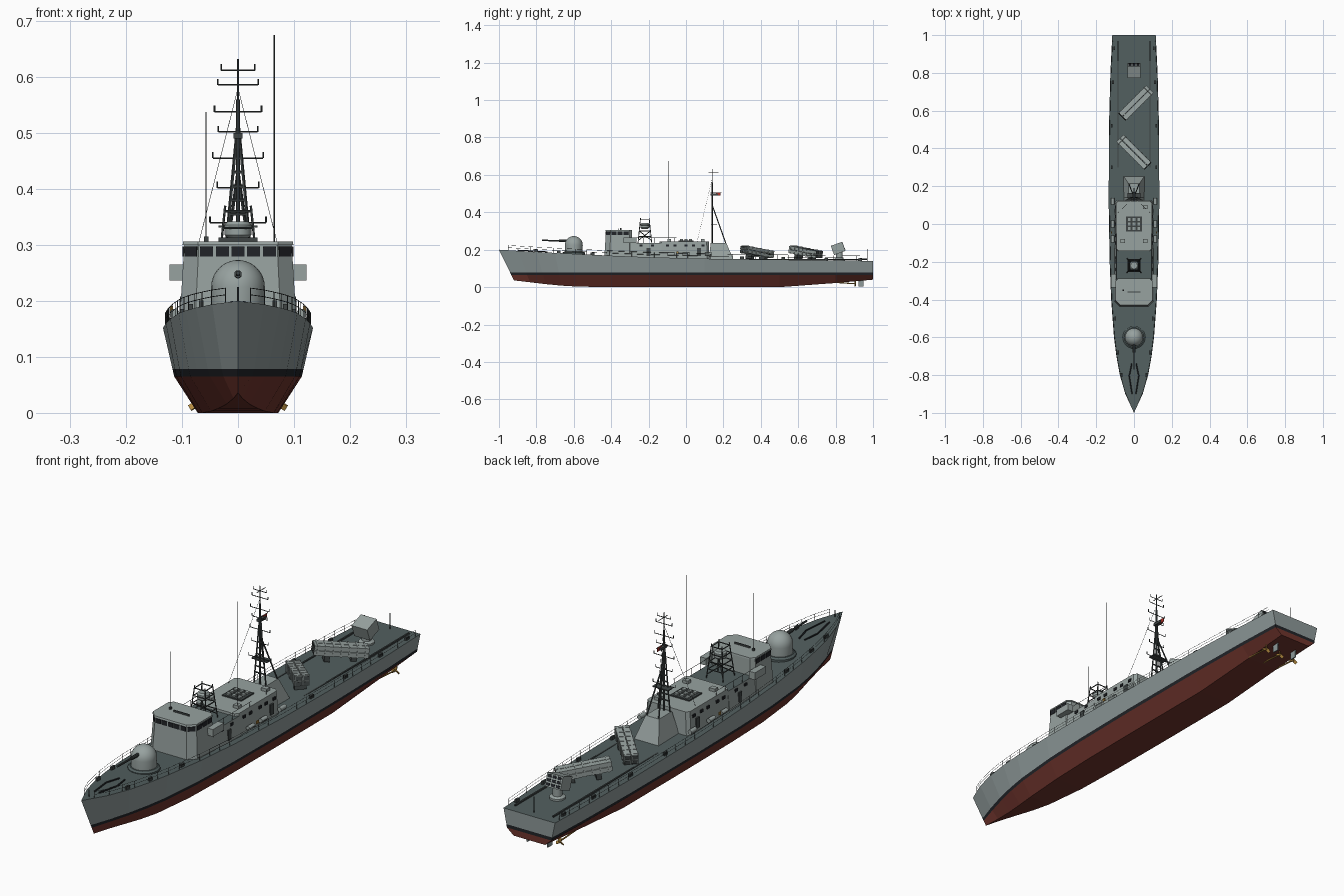
import bpy, bmesh, math
from mathutils import Matrix, Vector

if "Cube" in bpy.data.objects:
    bpy.data.objects.remove(bpy.data.objects["Cube"], do_unlink=True)


def material(name, r, g, b):
    m = bpy.data.materials.new(name)
    m.use_nodes = True
    m.diffuse_color = (r, g, b, 1)
    m.node_tree.nodes["Principled BSDF"].inputs["Base Color"].default_value = (r, g, b, 1)
    return m


HULL = material("hull grey", .27, .32, .32)
LIGHT = material("upperworks grey", .31, .36, .35)
DECK = material("deck grey", .085, .115, .115)
RED = material("bottom red", .16, .035, .026)
BLACK = material("black", .015, .017, .021)
DARK = material("rigging grey", .05, .06, .06)
GOLD = material("bronze", .45, .25, .05)
FLAG = material("flag red", .45, .03, .02)


def finish(name, bm, *mats, smooth=False):
    bmesh.ops.recalc_face_normals(bm, faces=bm.faces)
    me = bpy.data.meshes.new(name)
    bm.to_mesh(me)
    bm.free()
    ob = bpy.data.objects.new(name, me)
    bpy.context.collection.objects.link(ob)
    for m in mats:
        me.materials.append(m)
    if smooth:
        bpy.ops.object.select_all(action='DESELECT')
        ob.select_set(True)
        bpy.context.view_layer.objects.active = ob
        bpy.ops.object.shade_smooth_by_angle(angle=math.radians(35))
    return ob


def boxes(name, mat, items, matrix=Matrix()):
    """Each item is (centre, size)."""
    bm = bmesh.new()
    for c, s in items:
        bmesh.ops.create_cube(bm, size=1, matrix=matrix @ Matrix.Translation(c) @ Matrix.Diagonal((*s, 1)))
    return finish(name, bm, mat)


def rods(name, mat, lines, r, sides=5):
    """Each line is (start, end)."""
    bm = bmesh.new()
    for a, b in lines:
        a, b = Vector(a), Vector(b)
        rot = (b - a).to_track_quat('Z', 'Y').to_matrix().to_4x4()
        bmesh.ops.create_cone(bm, cap_ends=True, segments=sides, radius1=r, radius2=r,
                              depth=(b - a).length, matrix=Matrix.Translation((a + b) / 2) @ rot)
    return finish(name, bm, mat, smooth=sides > 8)


def prism(name, mats, low, z0, high, z1):
    """Walls between two outlines; the roof takes the last material."""
    bm = bmesh.new()
    a = [bm.verts.new((x, y, z0)) for x, y in low]
    b = [bm.verts.new((x, y, z1)) for x, y in high]
    n = len(a)
    for i in range(n):
        bm.faces.new((a[i], a[(i + 1) % n], b[(i + 1) % n], b[i]))
    bm.faces.new(a)
    bm.faces.new(b).material_index = len(mats) - 1
    return finish(name, bm, *mats)


def rect(w, y0, y1):
    return [(-w, y0), (w, y0), (w, y1), (-w, y1)]


def lathe(name, mat, x, y, profile, sides=24):
    bm = bmesh.new()
    rings = [[bm.verts.new((x + r * math.cos(i * math.tau / sides), y + r * math.sin(i * math.tau / sides), z))
              for i in range(sides)] for r, z in profile]
    for a, b in zip(rings, rings[1:]):
        for i in range(sides):
            bm.faces.new((a[i], a[(i + 1) % sides], b[(i + 1) % sides], b[i]))
    bm.faces.new(rings[0])
    bm.faces.new(rings[-1])
    return finish(name, bm, mat, smooth=True)


# Hull stations: y, deck half-width, deck z, chine half-width, bottom half-width, bottom z
STATIONS = [
    (-1, 0, .2, 0, 0, .036), (-.9, .046, .194, .026, .008, .026), (-.8, .075, .188, .05, .02, .016),
    (-.7, .093, .183, .07, .035, .008), (-.6, .106, .178, .085, .048, .003), (-.4, .121, .168, .102, .064, 0),
    (-.2, .129, .16, .11, .07, 0), (.1, .134, .152, .114, .072, 0), (.5, .133, .147, .113, .072, 0),
    (.8, .125, .143, .108, .071, .022), (1, .115, .14, .1, .07, .04)]


def deck(y):
    """Deck half-width and height at y."""
    for a, b in zip(STATIONS, STATIONS[1:]):
        if y <= b[0]:
            t = (y - a[0]) / (b[0] - a[0])
            return a[1] + t * (b[1] - a[1]), a[2] + t * (b[2] - a[2])
    return STATIONS[-1][1:3]


bm = bmesh.new()
rings = []
for y, wd, zd, wc, wb, zb in STATIONS:
    rake = .49 * max(0, (-.5 - y) / .5)
    half = [(wd, zd), (wc + (wd - wc) * .15, .078), (wc, .065), (wb, zb)]
    pts = [(-w, z) for w, z in half] + [(w, z) for w, z in reversed(half)]
    rings.append([bm.verts.new((w, y + rake * (zd - z), z)) for w, z in pts])
bands = [0, 1, 2, 2, 2, 1, 0, 3]
for a, b in zip(rings, rings[1:]):
    for i, band in enumerate(bands):
        j = (i + 1) % 8
        bm.faces.new((a[i], a[j], b[j], b[i])).material_index = band
for i in range(3):
    e = rings[-1]
    bm.faces.new((e[i], e[i + 1], e[6 - i], e[7 - i])).material_index = bands[i]
bmesh.ops.remove_doubles(bm, verts=bm.verts, dist=.0001)
finish("hull", bm, HULL, BLACK, RED, DECK)

# Deck-edge railing
lines = []
ys = [-.95 + i * .06 for i in range(33)]
for s in (-1, 1):
    prev = None
    for y in ys:
        w, z = deck(y)
        foot, top = Vector((s * w * .97, y, z)), Vector((s * w * .97, y, z + .026))
        lines.append((foot, top))
        if prev:
            lines += [(prev, top), (prev - Vector((0, 0, .012)), top - Vector((0, 0, .012)))]
        prev = top
rods("deck_railing", DARK, lines, .0007, 4)

# Deck fittings
boxes("stern_deck_rails", DARK, [((s * .085, .635, .147), (.006, .67, .006)) for s in (-1, 1)])
rods("anchor_chains", BLACK, [((s * .012, -.71 - .03, .188), (s * .024, -.8, .192)) for s in (-1, 1)]
     + [((s * .01, -.9, .197), (s * .026, -.8, .192)) for s in (-1, 1)], .003)
boxes("bollards", DARK, [((s * deck(y)[0] * .88, y, deck(y)[1] + .006), (.008, .02, .014))
                         for s in (-1, 1) for y in (-.8, -.68, -.5, .3, .52, .75, .93)])
rods("flagstaffs", DARK, [((0, -.95, .19), (0, -.95, .225)), ((0, .97, .14), (0, .97, .205))], .0015)

# Forward gun
dome = [(.047, .185), (.048, .225)] + [(.048 * math.cos(a), .225 + .048 * math.sin(a))
                                      for a in [i * math.pi / 16 for i in range(1, 8)]] + [(.002, .273)]
lathe("gun_base", DECK, 0, -.6, [(.06, .17), (.06, .184), (.052, .19)])
lathe("gun_dome", LIGHT, 0, -.6, dome)
rods("gun_barrel", DARK, [((0, -.63, .247), (0, -.77, .25))], .004, 10)
rods("gun_sleeve", DARK, [((0, -.63, .247), (0, -.68, .248))], .007, 10)

# Bridge with a band of window panes


def octagon(w, y0, y1, c, d):
    return [(-w + c, y0), (w - c, y0), (w, y0 + c), (w, y1 - d), (w - d, y1), (-w + d, y1), (-w, y1 - d), (-w, y0 + c)]


low, high = octagon(.105, -.437, -.285, .028, .015), octagon(.096, -.428, -.29, .026, .014)
prism("bridge", [LIGHT], low, .155, high, .3)
prism("bridge_roof", [LIGHT], octagon(.099, -.432, -.288, .027, .015), .3, octagon(.098, -.43, -.289, .027, .015), .306)
bm = bmesh.new()
for k, panes in ((0, 5), (1, 1), (2, 3), (6, 3), (7, 1)):
    a, b = Vector(high[k]), Vector(high[(k + 1) % 8])
    d = b - a
    for i in range(panes):
        c = a + d * (i + .5) / panes
        m = Matrix.Translation((c.x, c.y, .288)) @ Matrix.Rotation(math.atan2(d.y, d.x), 4, 'Z')
        bmesh.ops.create_cube(bm, size=1, matrix=m @ Matrix.Diagonal((d.length / panes * .82, .006, .018, 1)))
finish("bridge_windows", bm, BLACK)
boxes("bridge_wings", LIGHT, [((s * .109, -.3, .251), (.027, .07, .029)) for s in (-1, 1)])
boxes("bridge_roof_fittings", DARK, [((0, -.36, .309), (.07, .004, .008)), ((-.057, -.35, .31), (.008, .008, .01))])

# Deckhouse
prism("middle_house", [LIGHT, DECK], rect(.105, -.3, -.13), .15, rect(.096, -.3, -.13), .235)
prism("aft_house", [LIGHT], octagon(.102, -.145, .126, .012, .012), .145, octagon(.095, -.142, .122, .012, .012), .245)
boxes("house_windows", BLACK, [((s * .097, y, .222), (.008, .016, .011))
                               for s in (-1, 1) for y in (-.24, -.18, -.1, -.06, 0, .04, .09)])
boxes("house_doors", DARK, [((s * .1, y, .187), (.008, .02, .042)) for s in (-1, 1) for y in (-.2, .07)])
rods("life_rafts", LIGHT, [((s * .113, y - .018, .177), (s * .113, y + .018, .177))
                           for s in (-1, 1) for y in (-.08, .0, .12)], .009, 12)
boxes("life_rings", GOLD, [((s * .119, -.045, .185), (.004, .012, .012)) for s in (-1, 1)])
boxes("roof_hatch", DARK, [((0, 0, .247), (.085, .08, .006))])
boxes("hatch_cells", LIGHT, [((x * .025, y * .024, .252), (.015, .014, .008)) for x in (-1, 0, 1) for y in (-1, 0, 1)])
boxes("roof_lockers", LIGHT, [((x, y, .25), (.025, .02, .014)) for x, y in ((-.06, -.09), (.06, -.09), (.06, .09))])
rail = []
for s in (-1, 1):
    rail.append(((s * .094, -.29, .263), (s * .094, -.05, .263)))
    rail += [((s * .094, -.28 + i * .055, .235), (s * .094, -.28 + i * .055, .263)) for i in range(5)]
rods("roof_railing", DARK, rail, .001, 4)

# Lattice tower with director drum
corners = [(-1, -1), (1, -1), (1, 1), (-1, 1)]


def ring(w, z):
    p = [(x * w, -.22 + y * w, z) for x, y in corners]
    return list(zip(p, p[1:] + p[:1]))


legs = [((x * .037, -.22 + y * .037, .235), (x * .023, -.22 + y * .023, .37)) for x, y in corners]
rods("lattice_tower", DARK, legs + ring(.033, .27) + ring(.03, .3) + ring(.027, .33) + ring(.024, .36)
     + [((x * .035, -.22 + y * .035, .25), (-x * .03, -.22 - y * .03, .3)) for x, y in corners], .0022)
lathe("director_drum", LIGHT, 0, -.22, [(.018, .312), (.024, .318), (.024, .336), (.018, .342)], 16)

# Mast with trunk, legs, yards and stays
prism("mast_trunk", [LIGHT], rect(.056, .122, .255), .145, rect(.03, .132, .215), .237)
rods("mast_pole", DARK, [((0, .14, .235), (0, .14, .56))], .004, 8)
rods("topmast", DARK, [((0, .14, .55), (0, .14, .632))], .0015)
braces = [((s * .027, .14, .237), (0, .14, .52)) for s in (-1, 1)]
braces += [((s * .027, .212, .237), (0, .143, .43)) for s in (-1, 1)]
for i in range(8):
    w, z = .022 - i * .0025, .28 + i * .025
    braces.append(((-w, .14, z), (w, .14, z)))
rods("mast_legs", DARK, braces, .003)
yards = []
for z, w in ((.34, .05), (.402, .037), (.455, .045), (.502, .035), (.538, .042), (.586, .036), (.612, .03)):
    yards.append(((-w, .14, z), (w, .14, z)))
    yards += [((s * w, .14, z), (s * w, .14, z + .011)) for s in (-1, 1)]
yards += [((0, .12, .612), (0, .175, .612)), ((0, .13, .505), (0, .19, .505))]
rods("yards", DARK, yards, .0015)
boxes("mast_platforms", DARK, [((0, .15, .333), (.07, .03, .004)), ((0, .15, .495), (.016, .04, .01))])
boxes("ensign", FLAG, [((0, .172, .497), (.003, .025, .016))])
rods("stays", DARK, [((s * .085, .06, .245), (0, .14, .58)) for s in (-1, 1)], .0006, 4)
rods("whip_aerials", DARK, [((-.057, -.35, .3), (-.057, -.35, .538)), ((.065, -.095, .235), (.065, -.095, .675))], .0012)


# Angled missile launchers
def launcher(name, x, y, turn):
    m = (Matrix.Translation((x, y, .188)) @ Matrix.Rotation(math.radians(turn), 4, 'Z')
         @ Matrix.Rotation(math.radians(8), 4, 'X'))
    cells = [(i * .014, k * .01) for i in (-1, 1) for k in (-1, 1)]
    boxes(name + "_tubes", LIGHT, [((u, 0, v), (.025, .205, .018)) for u, v in cells], m)
    boxes(name + "_ribs", LIGHT, [((0, -.09 + i * .03, 0), (.057, .006, .041)) for i in range(7)], m)
    boxes(name + "_covers", DARK, [((u, e * .102, v), (.02, .004, .014)) for u, v in cells for e in (-1, 1)], m)
    boxes(name + "_cradle", DARK, [((0, e * .05, -.03), (.045, .02, .03)) for e in (-1, 1)], m)


launcher("forward_launcher", 0, .38, -135)
launcher("aft_launcher", .01, .64, 135)

# Stern rocket launcher
lathe("rocket_pedestal", LIGHT, 0, .82, [(.03, .138), (.03, .15), (.018, .155), (.018, .19)], 16)
tilt = Matrix.Translation((0, .813, .207)) @ Matrix.Rotation(math.radians(20), 4, 'X')
boxes("rocket_box", LIGHT, [((0, 0, 0), (.07, .064, .052))], tilt)
boxes("rocket_muzzles", BLACK, [((x * .022, .032, z * .016), (.015, .004, .011))
                                for x in (-1, 0, 1) for z in (-1, 0, 1)], tilt)

# Propellers, shafts and rudders
rods("shafts", GOLD, [((x, .72, .03), (x, .91, .018)) for x in (-.07, 0, .07)], .003, 8)
bm = bmesh.new()
for x in (-.07, 0, .07):
    for k in range(3):
        m = (Matrix.Translation((x, .905, .018)) @ Matrix.Rotation(k * math.tau / 3, 4, 'Y')
             @ Matrix.Translation((0, 0, .01)) @ Matrix.Rotation(.6, 4, 'Z'))
        bmesh.ops.create_cube(bm, size=1, matrix=m @ Matrix.Diagonal((.012, .003, .018, 1)))
finish("propellers", bm, GOLD)
boxes("rudders", HULL, [((s * .045, .935, .024), (.005, .028, .042)) for s in (-1, 1)])
